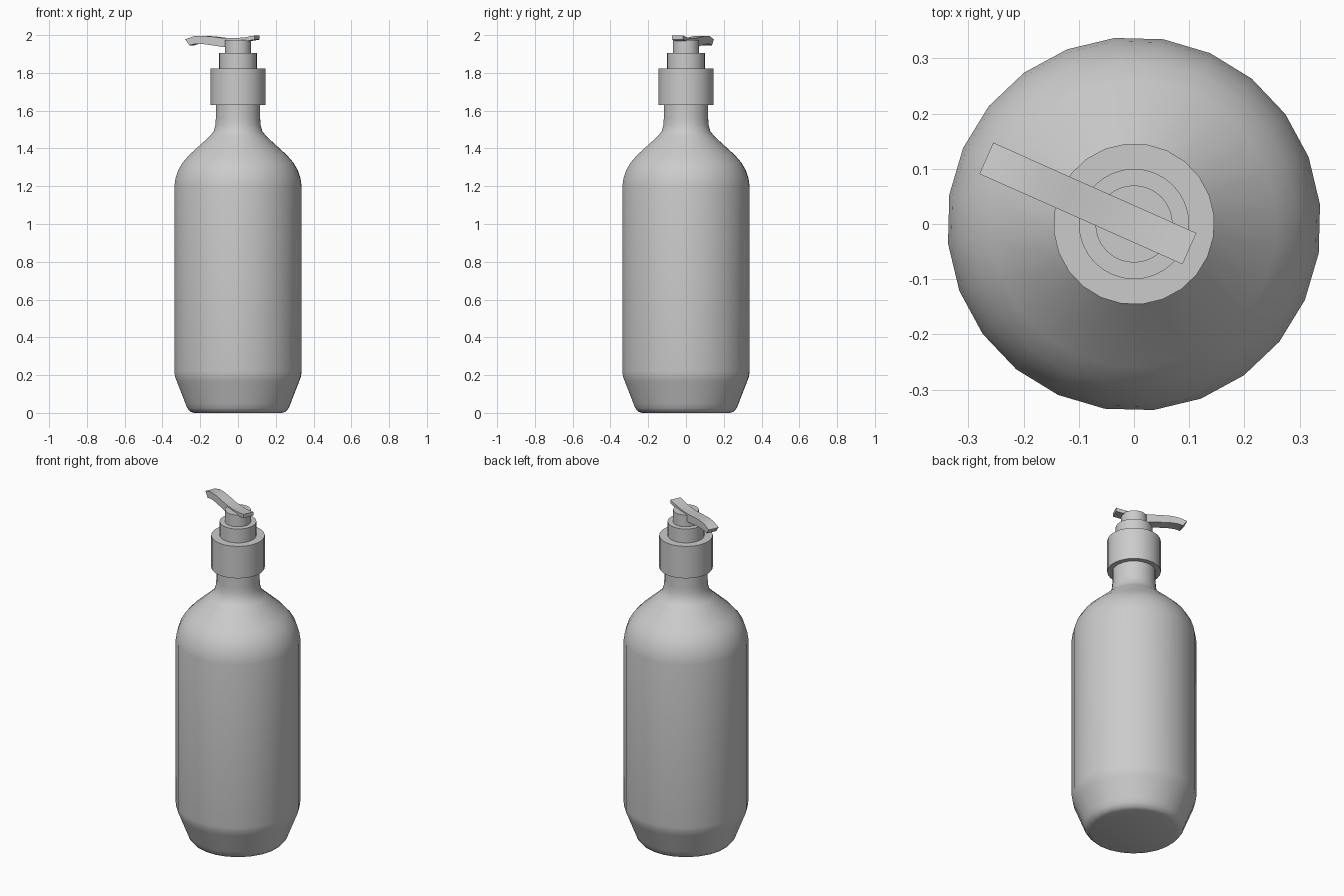
import bpy, bmesh, math
from mathutils import Matrix

cube = bpy.data.objects.get("Cube")
if cube:
    bpy.data.objects.remove(cube, do_unlink=True)

grey = bpy.data.materials.new("plain grey")
grey.use_nodes = True
grey.diffuse_color = (0.6, 0.6, 0.6, 1)
grey.node_tree.nodes["Principled BSDF"].inputs["Base Color"].default_value = (0.6, 0.6, 0.6, 1)


def finish(name, bm, angle):
    bmesh.ops.recalc_face_normals(bm, faces=bm.faces)
    mesh = bpy.data.meshes.new(name)
    bm.to_mesh(mesh)
    bm.free()
    mesh.materials.append(grey)
    obj = bpy.data.objects.new(name, mesh)
    bpy.context.collection.objects.link(obj)
    bpy.ops.object.select_all(action='DESELECT')
    obj.select_set(True)
    bpy.context.view_layer.objects.active = obj
    bpy.ops.object.shade_smooth_by_angle(angle=math.radians(angle))
    return obj


def lathe(name, profile, sides, turn=0.0):
    """Closed solid of revolution from (radius, height) pairs, capped at both ends."""
    bm = bmesh.new()
    rings = []
    for r, z in profile:
        angles = [math.radians(turn) + math.tau * i / sides for i in range(sides)]
        rings.append([bm.verts.new((r * math.cos(a), r * math.sin(a), z)) for a in angles])
    for low, high in zip(rings, rings[1:]):
        for i in range(sides):
            j = (i + 1) % sides
            bm.faces.new((low[i], low[j], high[j], high[i]))
    bm.faces.new(rings[0][::-1])
    bm.faces.new(rings[-1])
    return finish(name, bm, 40)


# Bottle with tapered foot, rounded shoulder and neck
lathe("bottle", [(0.235, 0), (0.255, 0.007), (0.27, 0.025), (0.28, 0.05),
                 (0.325, 0.165), (0.335, 0.19), (0.339, 0.22), (0.339, 1.2),
                 (0.333, 1.24), (0.318, 1.285), (0.295, 1.325), (0.26, 1.365),
                 (0.15, 1.465), (0.13, 1.49), (0.12, 1.525), (0.118, 1.56),
                 (0.118, 1.66)], 24, 6)

# Pump: collar, stepped ring and stem
lathe("collar", [(0.146, 1.63), (0.146, 1.822)], 24, 6)
lathe("pump_ring", [(0.1, 1.82), (0.1, 1.905)], 32)
lathe("pump_stem", [(0.07, 1.9), (0.07, 1.975)], 32)

# Spout: side profile of (reach, top, bottom), extruded to a flat bar
stations = [(-0.11, 1.998, 1.976), (-0.06, 1.989, 1.968), (0.0, 1.984, 1.945),
            (0.07, 1.984, 1.936), (0.13, 1.991, 1.945), (0.19, 1.996, 1.953),
            (0.24, 1.994, 1.953)]
half_width = 0.031
bm = bmesh.new()
outline = [(s, t) for s, t, b in stations] + [(0.293, 1.978), (0.268, 1.946)]
outline += [(s, b) for s, t, b in reversed(stations)]
side = bm.faces.new([bm.verts.new((s, -half_width, z)) for s, z in outline])
result = bmesh.ops.extrude_face_region(bm, geom=[side])
moved = [v for v in result["geom"] if isinstance(v, bmesh.types.BMVert)]
bmesh.ops.translate(bm, verts=moved, vec=(0, 2 * half_width, 0))
bmesh.ops.transform(bm, matrix=Matrix.Rotation(math.radians(156), 4, 'Z'), verts=bm.verts)
finish("spout", bm, 30)
